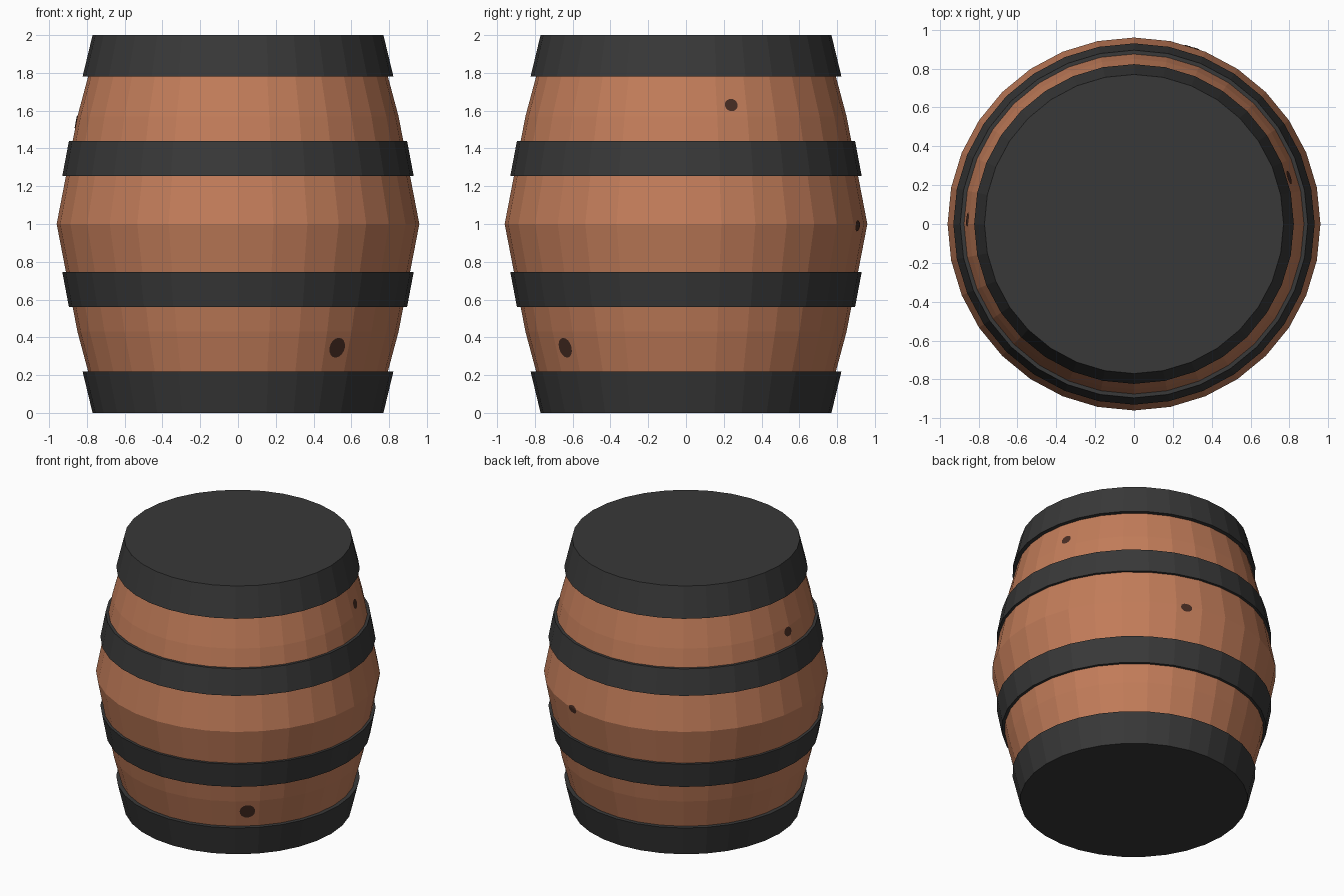
import bpy, bmesh, math

if "Cube" in bpy.data.objects:
    bpy.data.objects.remove(bpy.data.objects["Cube"])

SIDES = 32
STEP = 2 * math.pi / SIDES


def material(name, rgb):
    m = bpy.data.materials.new(name)
    m.diffuse_color = (*rgb, 1)
    m.use_nodes = True
    m.node_tree.nodes["Principled BSDF"].inputs["Base Color"].default_value = m.diffuse_color
    return m


WOOD = material("warm wood", (0.546, 0.205, 0.102))
IRON = material("dark iron", (0.040, 0.040, 0.040))
KNOT = material("dark knot", (0.065, 0.026, 0.017))


def finish(bm, name, mat):
    bmesh.ops.recalc_face_normals(bm, faces=bm.faces)
    me = bpy.data.meshes.new(name)
    bm.to_mesh(me)
    bm.free()
    me.materials.append(mat)
    ob = bpy.data.objects.new(name, me)
    bpy.context.collection.objects.link(ob)
    return ob


def lathe(name, profile, mat, closed=False, caps=()):
    """Spin (radius, z) points around z; cap the listed profile rows."""
    bm = bmesh.new()
    rows = [[bm.verts.new((r * math.cos(i * STEP), r * math.sin(i * STEP), z))
             for i in range(SIDES)] for r, z in profile]
    pairs = list(zip(rows, rows[1:]))
    if closed:
        pairs.append((rows[-1], rows[0]))
    for a, b in pairs:
        for i in range(SIDES):
            j = (i + 1) % SIDES
            bm.faces.new((a[i], a[j], b[j], b[i]))
    for c in caps:
        bm.faces.new(rows[c])
    return finish(bm, name, mat)


# Bulging wooden body
HALF = [(0.96, 0.0), (0.85, 0.57), (0.74, 0.98)]  # radius, distance from middle
body = [(r, 1 - d) for r, d in reversed(HALF)] + [(r, 1 + d) for r, d in HALF[1:]]
lathe("barrel_body", body, WOOD, caps=(0, -1))

# Iron hoops, mirrored about the middle; the end hoops carry the flat lids
for side, flip in (("bottom", False), ("top", True)):
    def place(pts):
        return [(r, 2 - z if flip else z) for r, z in pts]
    lathe(side + "_end_hoop", place([(0.77, 0), (0.823, 0.22), (0.77, 0.22)]),
          IRON, caps=(0, -1))
    lathe(side + "_middle_hoop",
          place([(0.86, 0.56), (0.895, 0.56), (0.93, 0.745), (0.88, 0.745)]),
          IRON, closed=True)


def wall_point(angle, z, lift=0.004):
    """Point on the faceted body wall, lifted slightly outwards."""
    d = abs(z - 1)
    for (r0, d0), (r1, d1) in zip(HALF, HALF[1:]):
        if d <= d1:
            r = r0 + (r1 - r0) * (d - d0) / (d1 - d0)
            break
    off = (angle % STEP) - STEP / 2
    r = r * math.cos(STEP / 2) / math.cos(off) + lift
    return (r * math.cos(angle), r * math.sin(angle), z)


def knot(name, angle_deg, z, width, height, count=16):
    """Thin oval patch that follows the wall."""
    bm = bmesh.new()
    a0 = math.radians(angle_deg)
    centre = bm.verts.new(wall_point(a0, z))
    rings = []
    for s in (0.5, 1.0):
        ring = []
        for i in range(count):
            t = 2 * math.pi * i / count
            ring.append(bm.verts.new(wall_point(
                a0 + s * width / 2 * math.cos(t) / 0.88,
                z + s * height / 2 * math.sin(t))))
        rings.append(ring)
    inner, outer = rings
    for i in range(count):
        j = (i + 1) % count
        bm.faces.new((centre, inner[i], inner[j]))
        bm.faces.new((inner[i], outer[i], outer[j], inner[j]))
    ob = finish(bm, name, KNOT)
    # Make the patch face outwards
    f = ob.data.polygons[0]
    if f.normal.x * math.cos(a0) + f.normal.y * math.sin(a0) < 0:
        ob.data.flip_normals()


# Knots in the wood
knot("front_knot", -50.6, 0.345, 0.112, 0.105)
knot("right_knot", 16.7, 1.63, 0.075, 0.065)
knot("back_knot", 71.8, 0.99, 0.075, 0.058)
knot("left_knot", 178.5, 1.54, 0.075, 0.065)
